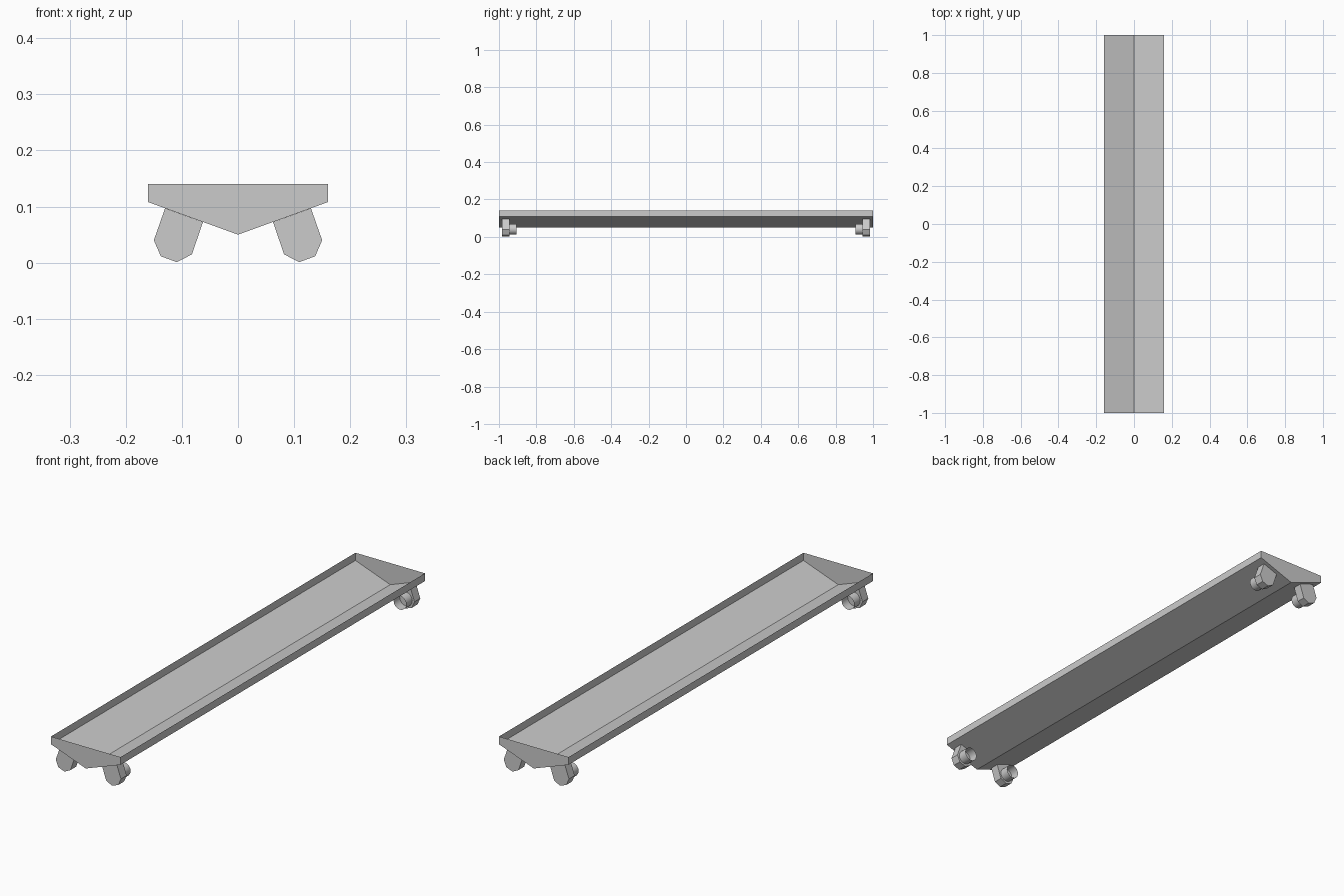
import bpy, bmesh, math

if "Cube" in bpy.data.objects:
    bpy.data.objects.remove(bpy.data.objects["Cube"])

HALF_L = 1.0


def finish(bm, name):
    me = bpy.data.meshes.new(name)
    bm.to_mesh(me)
    bm.free()
    ob = bpy.data.objects.new(name, me)
    bpy.context.collection.objects.link(ob)
    return ob


def sweep(bm, profile, y0, y1, closed=True, caps=True):
    """Extrude an xz profile along y, optionally capping both ends."""
    a = [bm.verts.new((x, y0, z)) for x, z in profile]
    b = [bm.verts.new((x, y1, z)) for x, z in profile]
    n = len(profile)
    sides = []
    for i in range(n if closed else n - 1):
        j = (i + 1) % n
        sides.append(bm.faces.new((a[i], a[j], b[j], b[i])))
    if caps:
        bm.faces.new(a[::-1])
        bm.faces.new(b)
    return sides


# Open sheet-metal tray: shallow V with upright rims and end plates
bm = bmesh.new()
tray = [(-0.16, 0.14), (-0.16, 0.108), (0, 0.05), (0.16, 0.108), (0.16, 0.14)]
sweep(bm, tray, -HALF_L, HALF_L, closed=False)
bmesh.ops.recalc_face_normals(bm, faces=bm.faces)
finish(bm, "tray")

# Lamp holders: tilted bracket with an open cup facing the tray middle
bracket = [(0.0625, 0.0725), (0.082, 0.015), (0.109, 0.001),
           (0.1375, 0.0115), (0.15, 0.04), (0.13, 0.097)]
CX, CZ, R, N = 0.111, 0.041, 0.029, 16
ring = [(CX + R * math.cos(2 * math.pi * i / N),
         CZ + R * math.sin(2 * math.pi * i / N)) for i in range(N)]

for sx, side in ((-1, "left"), (1, "right")):
    for sy, end in ((-1, "front"), (1, "back")):
        bm = bmesh.new()
        sweep(bm, [(sx * x, z) for x, z in bracket], sy * 0.945, sy * 0.983)
        bmesh.ops.recalc_face_normals(bm, faces=bm.faces)
        finish(bm, f"holder_bracket_{end}_{side}")

        bm = bmesh.new()
        walls = sweep(bm, [(sx * x, z) for x, z in ring],
                      sy * 0.945, sy * 0.905, caps=False)
        for f in walls:
            f.smooth = True
            f.normal_update()
            c = f.calc_center_median()
            if f.normal.x * (c.x - sx * CX) + f.normal.z * (c.z - CZ) < 0:
                f.normal_flip()
        finish(bm, f"holder_cup_{end}_{side}")
